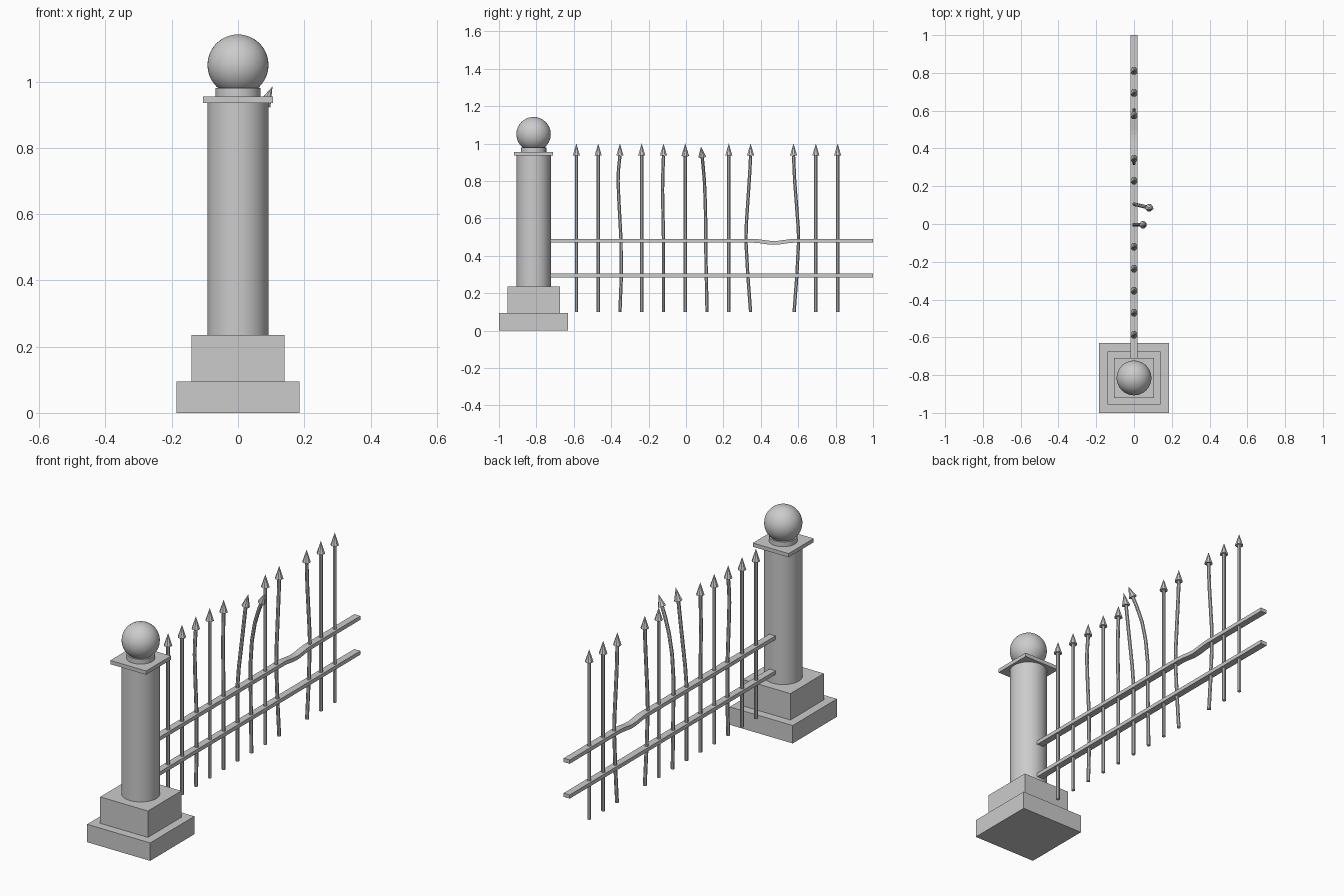
import bpy, bmesh, math
from mathutils import Vector

if "Cube" in bpy.data.objects:
    bpy.data.objects.remove(bpy.data.objects["Cube"])

PY = -0.815  # pillar centre


def finish(name, bm, smooth=False):
    bmesh.ops.recalc_face_normals(bm, faces=bm.faces)
    me = bpy.data.meshes.new(name)
    bm.to_mesh(me)
    bm.free()
    ob = bpy.data.objects.new(name, me)
    bpy.context.collection.objects.link(ob)
    if smooth:
        bpy.context.view_layer.objects.active = ob
        ob.select_set(True)
        bpy.ops.object.shade_smooth_by_angle(angle=math.radians(40))
        ob.select_set(False)
    return ob


def slab(name, half, z0, z1):
    bm = bmesh.new()
    bmesh.ops.create_cube(bm, size=1)
    for v in bm.verts:
        v.co = Vector((v.co.x * 2 * half, PY + v.co.y * 2 * half,
                       z0 + (v.co.z + 0.5) * (z1 - z0)))
    finish(name, bm)


def drum(name, r, z0, z1):
    bm = bmesh.new()
    bmesh.ops.create_cone(bm, cap_ends=True, segments=48, radius1=r, radius2=r, depth=z1 - z0)
    bmesh.ops.translate(bm, verts=bm.verts, vec=(0, PY, (z0 + z1) / 2))
    finish(name, bm, True)


def sweep(name, pts, section, scales, smooth=False):
    """Skin a cross-section along a path, scaled at each point."""
    bm = bmesh.new()
    pts = [Vector(p) for p in pts]
    rings = []
    t = Vector((0, 0, 1))
    for i, p in enumerate(pts):
        d = pts[min(i + 1, len(pts) - 1)] - pts[max(i - 1, 0)]
        if d.length > 1e-6:
            t = d.normalized()
        u = (Vector((1, 0, 0)) - t * t.x).normalized()
        w = t.cross(u)
        rings.append([bm.verts.new(p + (u * a + w * b) * scales[i]) for a, b in section])
    n = len(section)
    for r0, r1 in zip(rings, rings[1:]):
        for k in range(n):
            bm.faces.new((r0[k], r0[(k + 1) % n], r1[(k + 1) % n], r1[k]))
    bm.faces.new(rings[0])
    bm.faces.new(rings[-1])
    bmesh.ops.remove_doubles(bm, verts=bm.verts, dist=1e-5)
    finish(name, bm, smooth)


# Pillar
slab("pillar_base", 0.185, 0, 0.095)
slab("pillar_plinth", 0.14, 0.095, 0.235)
drum("pillar_column", 0.092, 0.235, 0.935)
slab("pillar_cap", 0.105, 0.935, 0.955)
drum("pillar_neck", 0.068, 0.955, 0.98)
bm = bmesh.new()
bmesh.ops.create_uvsphere(bm, u_segments=48, v_segments=24, radius=0.092)
bmesh.ops.translate(bm, verts=bm.verts, vec=(0, PY, 1.05))
finish("pillar_ball", bm, True)

# Rails, the upper one sagging where a bar is missing
flat = [(-0.018, -0.01), (0.018, -0.01), (0.018, 0.01), (-0.018, 0.01)]
sag = [(0, 0.36 + 0.22 * i / 8, 0.48 - 0.011 * math.sin(math.pi * i / 8) ** 2) for i in range(9)]
sweep("upper_rail", [(0, -0.74, 0.48)] + sag + [(0, 1, 0.48)], flat, [1] * 11)
sweep("lower_rail", [(0, -0.74, 0.295), (0, 1, 0.295)], flat, [1, 1])

# Spear bars: offsets (x, y, z) for the bent ones, last point is the spear tip
straight = [(0, 0, 0.1), (0, 0, 0.935), (0, 0, 1)]
bent = {
    2: [(0, 0, 0.1), (0, 0.007, 0.28), (0, 0.006, 0.48), (0, -0.006, 0.7), (0, -0.01, 0.8),
        (0, -0.008, 0.86), (0, 0, 0.935), (0, 0, 1)],
    4: [(0, 0, 0.1), (0, 0, 0.48), (0, -0.005, 0.75), (0, -0.003, 0.85), (0, 0, 0.935), (0, 0, 1)],
    5: [(0, 0, 0.1), (0, 0, 0.5), (0.008, 0, 0.6), (0.03, 0, 0.78), (0.048, 0, 0.935), (0.063, 0, 1)],
    6: [(0, 0, 0.1), (0, -0.006, 0.4), (0, -0.007, 0.58), (0.01, -0.01, 0.7), (0.03, -0.014, 0.8),
        (0.058, -0.021, 0.88), (0.08, -0.026, 0.93), (0.104, -0.032, 0.985)],
    8: [(0, 0, 0.1), (0, -0.015, 0.3), (0, -0.025, 0.48), (0, -0.022, 0.58), (0, -0.004, 0.85),
        (0, 0, 0.935), (0, 0, 1)],
    10: [(0, 0, 0.1), (0, 0.015, 0.3), (0, 0.024, 0.48), (0, 0.022, 0.55), (0, 0.003, 0.8),
         (0, -0.003, 0.935), (0, -0.003, 1)],
}
octagon = [(math.cos(a), math.sin(a)) for a in (math.tau * (k + 0.5) / 8 for k in range(8))]
for i in range(13):
    if i == 9:  # missing bar
        continue
    y = -0.586 + 0.1164 * i
    path = [(x, y + dy, z) for x, dy, z in bent.get(i, straight)]
    sweep(f"bar_{i + 1}", path[:-1], octagon, [0.0095] * (len(path) - 1), True)
    sweep(f"spear_tip_{i + 1}", path[-2:], octagon, [0.021, 0.0001])
